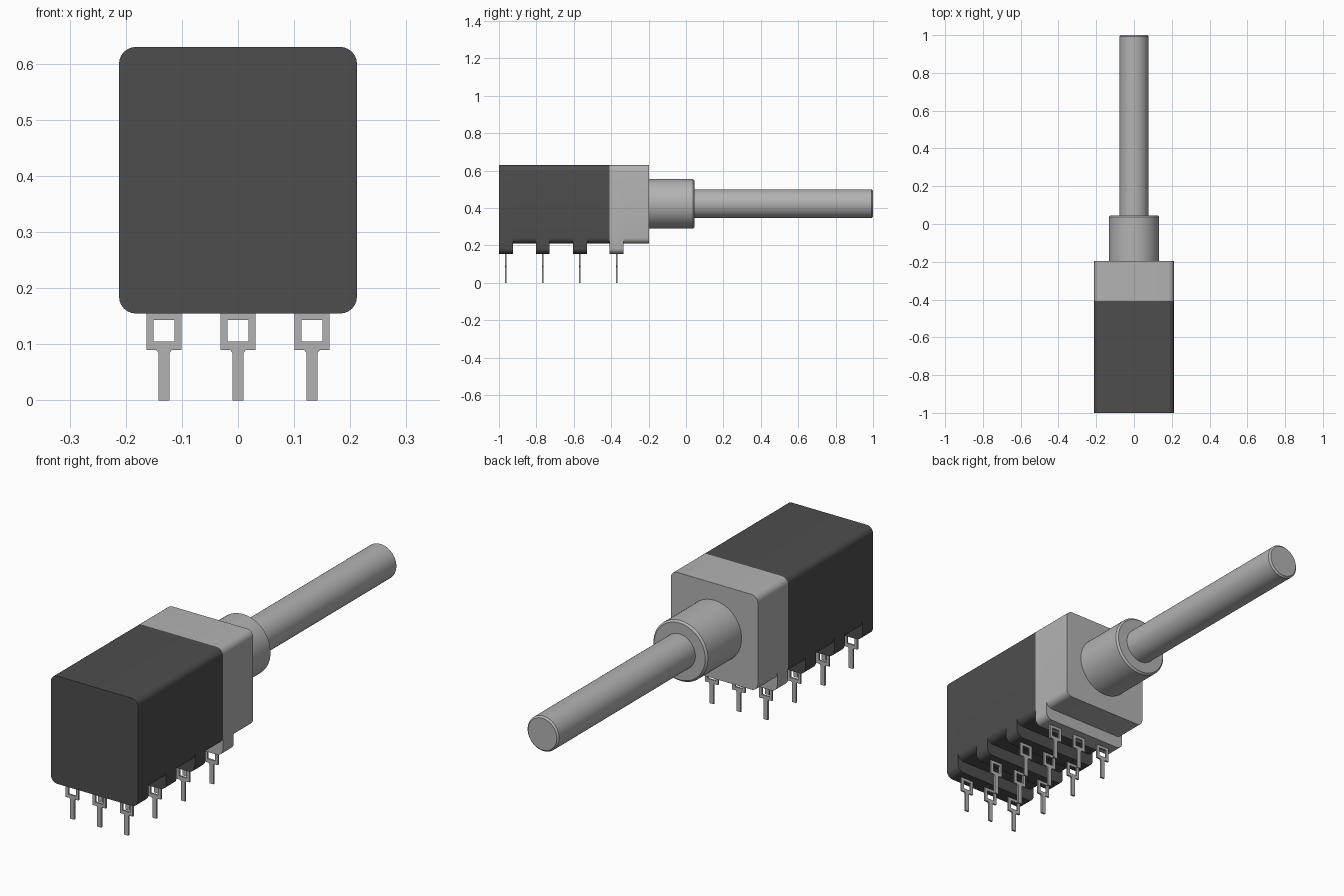
import bpy, bmesh, math
from mathutils import Vector

cube = bpy.data.objects.get("Cube")
if cube:
    bpy.data.objects.remove(cube, do_unlink=True)


def material(name, value):
    mat = bpy.data.materials.new(name)
    mat.use_nodes = True
    colour = (value, value, value, 1)
    mat.diffuse_color = colour
    mat.node_tree.nodes["Principled BSDF"].inputs["Base Color"].default_value = colour
    return mat


DARK = material("dark grey plastic", 0.075)
METAL = material("light grey metal", 0.45)

HALF_W, TOP, RIB_Z, NOTCH_Z, RADIUS = 0.212, 0.63, 0.155, 0.21, 0.03
AXIS_Z = 0.4225


def finish(name, bm, mat, smooth=True):
    bmesh.ops.recalc_face_normals(bm, faces=bm.faces)
    mesh = bpy.data.meshes.new(name)
    bm.to_mesh(mesh)
    bm.free()
    mesh.materials.append(mat)
    obj = bpy.data.objects.new(name, mesh)
    bpy.context.collection.objects.link(obj)
    if smooth:
        bpy.ops.object.select_all(action='DESELECT')
        obj.select_set(True)
        bpy.context.view_layer.objects.active = obj
        bpy.ops.object.shade_smooth_by_angle(angle=math.radians(30))
    return obj


def loft(rings):
    """Skin a row of equal-length closed rings and cap both ends."""
    bm = bmesh.new()
    rows = [[bm.verts.new(p) for p in ring] for ring in rings]
    n = len(rows[0])
    for a, b in zip(rows, rows[1:]):
        for i in range(n):
            j = (i + 1) % n
            bm.faces.new((a[i], a[j], b[j], b[i]))
    bm.faces.new(rows[0])
    bm.faces.new(rows[-1])
    bmesh.ops.remove_doubles(bm, verts=bm.verts, dist=1e-5)
    return bm


def section(y, bottom):
    """Rounded rectangle, with side points where the notch corners begin."""
    def arc(cx, cz, start):
        return [(cx + RADIUS * math.cos(a), y, cz + RADIUS * math.sin(a))
                for a in (math.radians(start + 15 * k) for k in range(7))]
    cx, low, high = HALF_W - RADIUS, bottom + RADIUS, TOP - RADIUS
    side = NOTCH_Z + RADIUS
    return (arc(cx, high, 0) + arc(-cx, high, 90) + [(-HALF_W, y, side)]
            + arc(-cx, low, 180) + arc(cx, low, 270) + [(HALF_W, y, side)])


def housing(name, spans, mat):
    rings = []
    for y0, y1, bottom in spans:
        rings += [section(y0, bottom), section(y1, bottom)]
    return finish(name, loft(rings), mat)


# Housing: ribs reach lower than the notches between them
JOIN = -0.408
housing("switch_body", [
    (-1.0, -0.925, RIB_Z), (-0.925, -0.803, NOTCH_Z),
    (-0.803, -0.73, RIB_Z), (-0.73, -0.604, NOTCH_Z),
    (-0.604, -0.53, RIB_Z), (-0.53, JOIN, NOTCH_Z)], DARK)
housing("front_plate", [(JOIN, -0.333, RIB_Z), (-0.333, -0.197, NOTCH_Z)], METAL)


def turned(name, profile, sides=64):
    """Round part along y from (y, radius) pairs."""
    rings = []
    for y, r in profile:
        angles = [2 * math.pi * i / sides for i in range(sides)]
        rings.append([(r * math.cos(a), y, AXIS_Z + r * math.sin(a)) for a in angles])
    return finish(name, loft(rings), METAL)


# Bushing and shaft
turned("bushing", [(-0.2, 0.133), (0.037, 0.133), (0.045, 0.125)])
turned("shaft", [(0.04, 0.077), (0.993, 0.077), (1.0, 0.07)])

# Solder pins: a flat tab with a square eye and a narrow leg
half = [(0.0315, 0.158), (0.0315, 0.09), (0.014, 0.09), (0.01, 0.085), (0.01, 0.0)]
outline = half + [(-x, z) for x, z in reversed(half)]
eye = [(0.0185, 0.143), (0.0185, 0.105), (-0.0185, 0.105), (-0.0185, 0.143)]
THICK = 0.008


def pin(name, x, y):
    bm = bmesh.new()
    for loop in (outline, eye):
        verts = [bm.verts.new((x + px, y - THICK / 2, pz)) for px, pz in loop]
        for i, v in enumerate(verts):
            bm.edges.new((v, verts[(i + 1) % len(verts)]))
    bmesh.ops.triangle_fill(bm, edges=bm.edges[:], use_beauty=True)
    out = bmesh.ops.extrude_face_region(bm, geom=bm.faces[:], use_keep_orig=True)
    moved = [g for g in out["geom"] if isinstance(g, bmesh.types.BMVert)]
    bmesh.ops.translate(bm, verts=moved, vec=Vector((0, THICK, 0)))
    return finish(name, bm, METAL, smooth=False)


for row, y in enumerate((-0.963, -0.767, -0.568, -0.37), 1):
    for side, x in (("right", -0.132), ("middle", 0.0), ("left", 0.132)):
        pin(f"pin_{side}_{row}", x, y)
